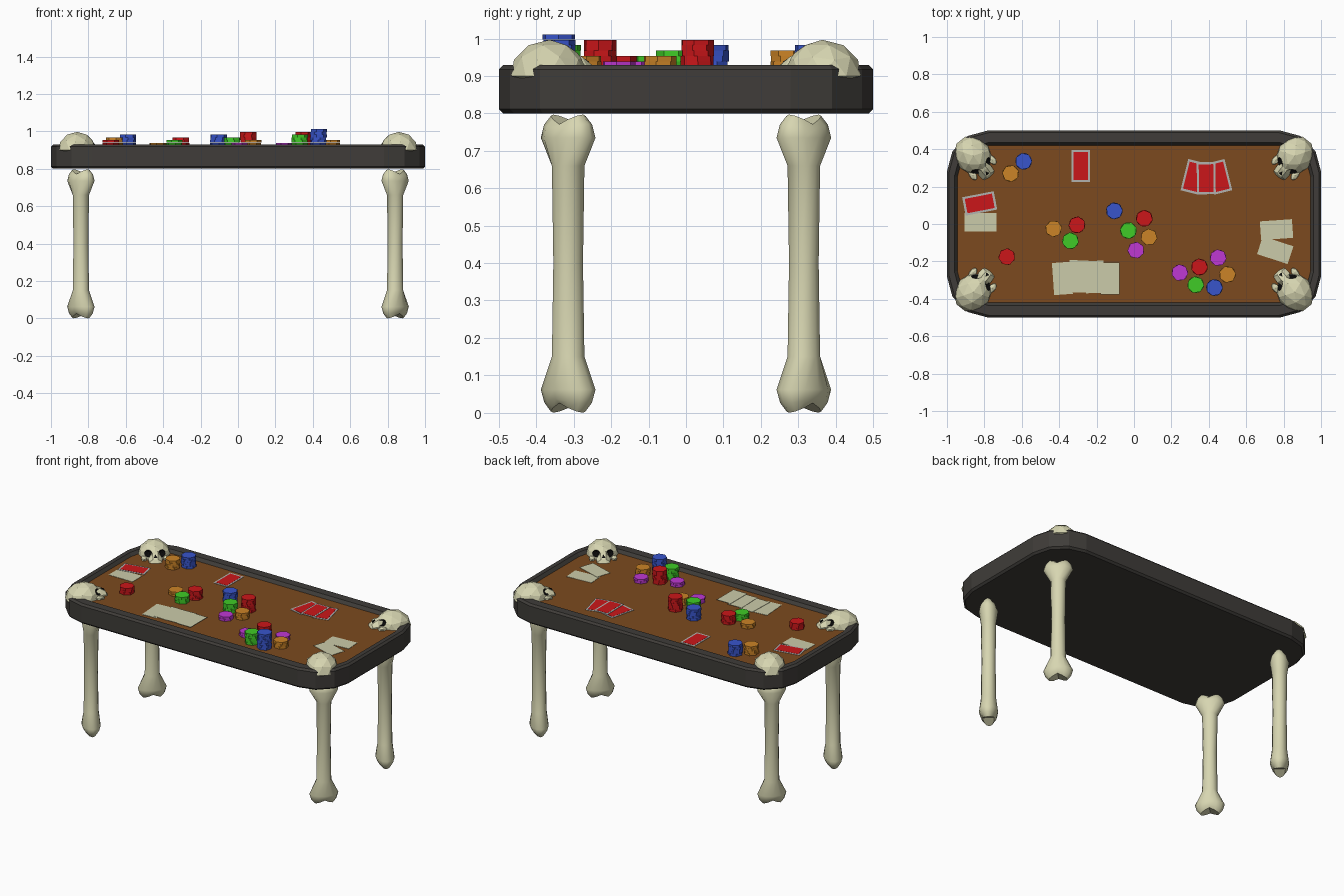
import bpy, bmesh, random
from math import sin, cos, pi, radians
from mathutils import Matrix, Vector

if "Cube" in bpy.data.objects:
    bpy.data.objects.remove(bpy.data.objects["Cube"])

random.seed(4)
FELT_Z = 0.91


def mat(name, r, g, b):
    m = bpy.data.materials.new(name)
    m.diffuse_color = (r, g, b, 1)
    m.use_nodes = True
    m.node_tree.nodes["Principled BSDF"].inputs["Base Color"].default_value = m.diffuse_color
    return m


DARK = mat("dark_frame", .05, .046, .041)
FELT = mat("brown_felt", .2, .068, .013)
BONE = mat("bone", .68, .67, .44)
BLACK = mat("socket_black", .003, .003, .003)
CARD = mat("card_face", .6, .6, .4)
GREY = mat("card_border", .45, .45, .43)
RED = mat("red", .6, .008, .01)
CHIP = {"red": RED, "blue": mat("blue", .04, .09, .6), "green": mat("green", .05, .6, .02),
        "orange": mat("orange", .6, .23, .02), "purple": mat("purple", .52, .04, .65)}


def finish(name, bm, *mats):
    bmesh.ops.recalc_face_normals(bm, faces=bm.faces)
    me = bpy.data.meshes.new(name)
    bm.to_mesh(me)
    bm.free()
    for m in mats:
        me.materials.append(m)
    ob = bpy.data.objects.new(name, me)
    bpy.context.collection.objects.link(ob)
    return ob


def bridge(bm, rings):
    for a, b in zip(rings, rings[1:]):
        n = len(a)
        for i in range(n):
            bm.faces.new((a[i], a[(i + 1) % n], b[(i + 1) % n], b[i]))


def outline(bm, hx, hy, r, z, seg=3):
    # rounded rectangle ring
    ring = []
    for k, (sx, sy) in enumerate(((1, 1), (-1, 1), (-1, -1), (1, -1))):
        for i in range(seg + 1):
            a = k * pi / 2 + i * pi / 2 / seg
            ring.append(bm.verts.new((sx * (hx - r) + r * cos(a), sy * (hy - r) + r * sin(a), z)))
    return ring


# table frame
bm = bmesh.new()
rings = [outline(bm, *p) for p in (
    (.945, .42, .17, FELT_Z - .02), (.945, .42, .17, FELT_Z), (.96, .435, .18, .93),
    (.988, .488, .21, .93), (1, .5, .22, .918), (1, .5, .22, .812), (.988, .488, .21, .80))]
bridge(bm, rings)
bm.faces.new(rings[0])
bm.faces.new(rings[-1])
finish("table_frame", bm, DARK)

# felt playing surface
bm = bmesh.new()
rings = [outline(bm, .946, .421, .17, z) for z in (FELT_Z - .012, FELT_Z)]
bridge(bm, rings)
for r in rings:
    bm.faces.new(r)
finish("felt_top", bm, FELT)


# bone legs: oval rings, with two knuckles at each end
def bone_leg(name, x, y, ang):
    n = 12
    bm = bmesh.new()
    prof = [(.0, .056, .034, .026), (.025, .076, .048, .012), (.062, .087, .056, 0), (.15, .045, .045, 0),
            (.40, .041, .041, 0), (.66, .045, .045, 0), (.735, .087, .056, 0),
            (.772, .077, .048, -.012), (.797, .056, .034, -.026)]
    rings = []
    for z, a, b, notch in prof:
        rings.append([bm.verts.new((a * cos(t), b * sin(t), z + notch * (1 - abs(cos(t)))))
                      for t in (2 * pi * i / n for i in range(n))])
    bridge(bm, rings)
    for ring, z in ((rings[0], .026), (rings[-1], .771)):
        c = bm.verts.new((0, 0, z))
        for i in range(n):
            bm.faces.new((ring[i], ring[(i + 1) % n], c))
    ob = finish(name, bm, BONE)
    ob.location = (x, y, 0)
    ob.rotation_euler.z = ang
    bpy.ops.object.select_all(action='DESELECT')
    ob.select_set(True)
    bpy.context.view_layer.objects.active = ob
    bpy.ops.object.shade_smooth_by_angle(angle=radians(45))


def ball(bm, loc, rad, sub):
    m = Matrix.Translation(loc) @ Matrix.Diagonal((*rad, 1))
    return bmesh.ops.create_icosphere(bm, subdivisions=sub, radius=1, matrix=m)["verts"]


# cranium with carved eye sockets, sunk into the table
bm = bmesh.new()
ball(bm, (-.012, 0, .90), (.112, .098, .097), 2)
for v in bm.verts:
    v.co.z = max(v.co.z, .895)
    if v.co.x > .03:
        v.co.y *= .94
cranium = finish("skull_cranium", bm, BONE)
bm = bmesh.new()
for s in (1, -1):
    ball(bm, (.075, s * .046, .948), (.034, .029, .023), 2)
cutter = finish("socket_cutter", bm, BLACK)
cutter.hide_render = True
mod = cranium.modifiers.new("sockets", 'BOOLEAN')
mod.operation = 'DIFFERENCE'
mod.object = cutter
mod.solver = 'EXACT'
mod.material_mode = 'TRANSFER'
bpy.context.view_layer.objects.active = cranium
bpy.ops.object.modifier_apply(modifier="sockets")
bpy.data.objects.remove(cutter)

# upper jaw, nose bridge and cheekbones
bm = bmesh.new()
rings = [[bm.verts.new((x, y, z)) for y, z in
          ((-w, .895), (-w, zl), (-w * .4, zt), (w * .4, zt), (w, zl), (w, .895))]
         for x, w, zl, zt in ((.04, .03, .92, .968), (.085, .042, .92, .952), (.12, .038, .915, .93), (.132, .028, .902, .908))]
bridge(bm, rings)
bm.faces.new(rings[0])
bm.faces.new(rings[-1])
for s in (1, -1):
    ball(bm, (.068, s * .066, .915), (.034, .02, .014), 1)
face = finish("skull_face", bm, BONE)

# nose opening
bm = bmesh.new()
vs = [bm.verts.new(p) for p in ((.094, 0, .953), (.114, .011, .938), (.114, -.011, .938), (.1, 0, .925))]
for f in ((0, 1, 2), (0, 1, 3), (1, 2, 3), (0, 2, 3)):
    bm.faces.new([vs[i] for i in f])
nose = finish("skull_nose", bm, BLACK)

# place legs and skulls at the four corners
for sx in (-1, 1):
    for sy in (-1, 1):
        tag = ("front" if sy < 0 else "back") + ("_left" if sx < 0 else "_right")
        bone_leg(tag + "_leg", sx * .84, sy * .315, -sx * sy * pi / 4)
        yaw = Vector((1, 0)).angle_signed(Vector((-sx * .62, -sy * .78))) * -1
        for part in (cranium, face, nose):
            ob = bpy.data.objects.new(tag + "_" + part.name, part.data)
            bpy.context.collection.objects.link(ob)
            ob.location = (sx * .852, sy * .355, 0)
            ob.rotation_euler.z = yaw
for part in (cranium, face, nose):
    bpy.data.objects.remove(part)

# chip stacks: x, y, colour, number of chips
STACKS = [(-.59, .335, "blue", 5), (-.66, .27, "orange", 4), (-.68, -.175, "red", 3),
          (-.43, -.025, "orange", 2), (-.305, -.005, "red", 4), (-.34, -.09, "green", 3),
          (-.105, .07, "blue", 5), (-.03, -.035, "green", 4), (.055, .03, "red", 6),
          (.08, -.07, "orange", 3), (.01, -.14, "purple", 2), (.245, -.26, "purple", 2),
          (.35, -.23, "red", 6), (.33, -.325, "green", 5), (.43, -.34, "blue", 7),
          (.45, -.18, "purple", 2), (.5, -.27, "orange", 3)]
for k, (x, y, col, n) in enumerate(STACKS):
    bm = bmesh.new()
    for i in range(n):
        m = (Matrix.Translation((x, y, FELT_Z + .0145 * (i + .5)))
             @ Matrix.Rotation(random.uniform(0, pi), 4, 'Z'))
        bmesh.ops.create_cone(bm, cap_ends=True, segments=7, radius1=.045, radius2=.045,
                              depth=.0143, matrix=m)
    finish(f"chip_stack_{k + 1}_{col}", bm, CHIP[col])


# playing cards: x, y, angle, face down, layer
def card(name, x, y, deg, down, layer):
    z = FELT_Z + .0012 + layer * .0025
    parts = [(name, .10, .172, 0, .002, GREY if down else CARD)]
    if down:
        parts.append((name + "_back", .078, .148, .0008, .002, RED))
    for nm, w, h, dz, t, m in parts:
        bm = bmesh.new()
        mx = (Matrix.Translation((x, y, z + dz)) @ Matrix.Rotation(radians(deg), 4, 'Z')
              @ Matrix.Diagonal((w, h, t, 1)))
        bmesh.ops.create_cube(bm, size=1, matrix=mx)
        finish(nm, bm, m)


CARDS = [(-.285, .31, 0, 1, 0), (-.82, .01, 90, 0, 0), (-.825, .11, 101, 1, 1),
         (.318, .252, -14, 1, 0), (.456, .252, 14, 1, 1), (.386, .245, 1, 1, 2),
         (.762, -.03, 94, 0, 0), (.755, -.14, 72, 0, 1),
         (-.383, -.291, 4, 0, 0), (-.297, -.28, -2, 0, 1), (-.21, -.283, 2, 0, 2), (-.128, -.291, 0, 0, 3)]
for k, c in enumerate(CARDS):
    card(f"card_{k + 1}", *c)
